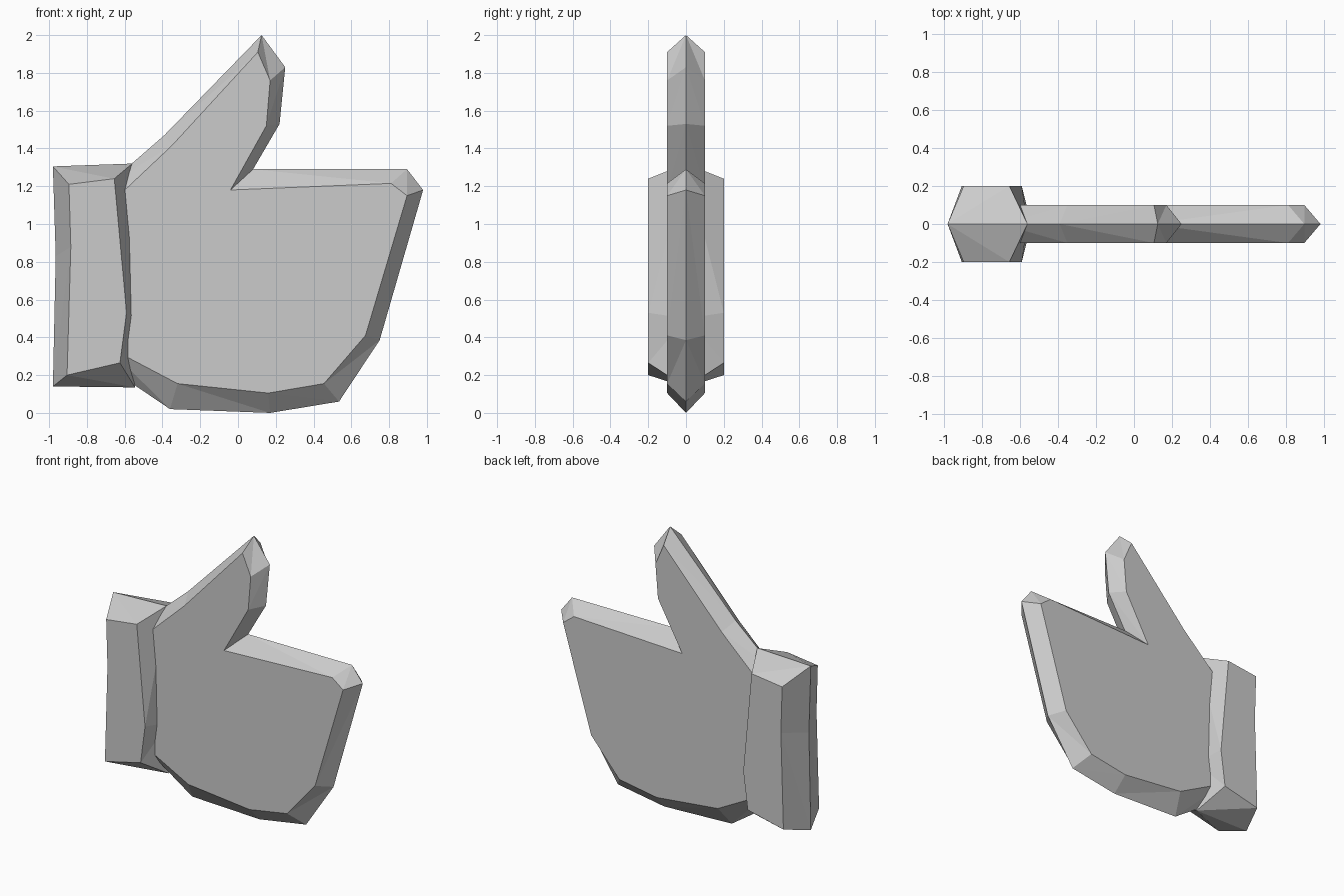
import bpy
import bmesh

default_cube = bpy.data.objects.get("Cube")
if default_cube:
    bpy.data.objects.remove(default_cube, do_unlink=True)

# One plain grey for the whole model
GREY = (0.6, 0.6, 0.6, 1.0)
grey_material = bpy.data.materials.new("grey")
grey_material.use_nodes = True
grey_material.diffuse_color = GREY
grey_material.node_tree.nodes["Principled BSDF"].inputs["Base Color"].default_value = GREY


def bevelled_plate(name, rim, cap, half_depth):
    """Plate with a sharp rim at mid depth, sloping to flat caps front and back."""
    bm = bmesh.new()
    rim_verts = [bm.verts.new((x, 0, z)) for x, z in rim]
    count = len(rim)
    for side in (-1, 1):
        cap_verts = [bm.verts.new((x, side * half_depth, z)) for x, z in cap]
        bm.faces.new(cap_verts)
        for i in range(count):
            j = (i + 1) % count
            bm.faces.new((rim_verts[i], rim_verts[j], cap_verts[j]))
            bm.faces.new((rim_verts[i], cap_verts[j], cap_verts[i]))
    bmesh.ops.recalc_face_normals(bm, faces=bm.faces[:])
    mesh = bpy.data.meshes.new(name)
    bm.to_mesh(mesh)
    bm.free()
    mesh.materials.append(grey_material)
    plate = bpy.data.objects.new(name, mesh)
    bpy.context.collection.objects.link(plate)
    return plate


# Mitten hand: wrist, thumb, notch, finger edge, rounded underside
hand_rim = [(-0.7, 1.2), (-0.39, 1.47), (0.125, 2), (0.25, 1.83), (0.22, 1.53),
            (0.08, 1.29), (0.895, 1.29), (0.98, 1.18), (0.75, 0.385),
            (0.535, 0.06), (0.17, 0), (-0.36, 0.02), (-0.7, 0.25)]
hand_cap = [(-0.7, 1.085), (-0.35, 1.415), (0.105, 1.91), (0.17, 1.76), (0.15, 1.52),
            (-0.04, 1.18), (0.81, 1.215), (0.895, 1.15), (0.675, 0.41),
            (0.455, 0.155), (0.16, 0.105), (-0.32, 0.155), (-0.7, 0.355)]
bevelled_plate("mitten_hand", hand_rim, hand_cap, 0.1)

# Thicker cuff around the wrist
cuff_rim = [(-0.98, 1.305), (-0.56, 1.32), (-0.54, 0.5),
            (-0.545, 0.135), (-0.98, 0.14), (-0.965, 0.83)]
cuff_cap = [(-0.895, 1.21), (-0.655, 1.24), (-0.59, 0.53),
            (-0.625, 0.265), (-0.905, 0.2), (-0.885, 0.88)]
bevelled_plate("wrist_cuff", cuff_rim, cuff_cap, 0.2)
